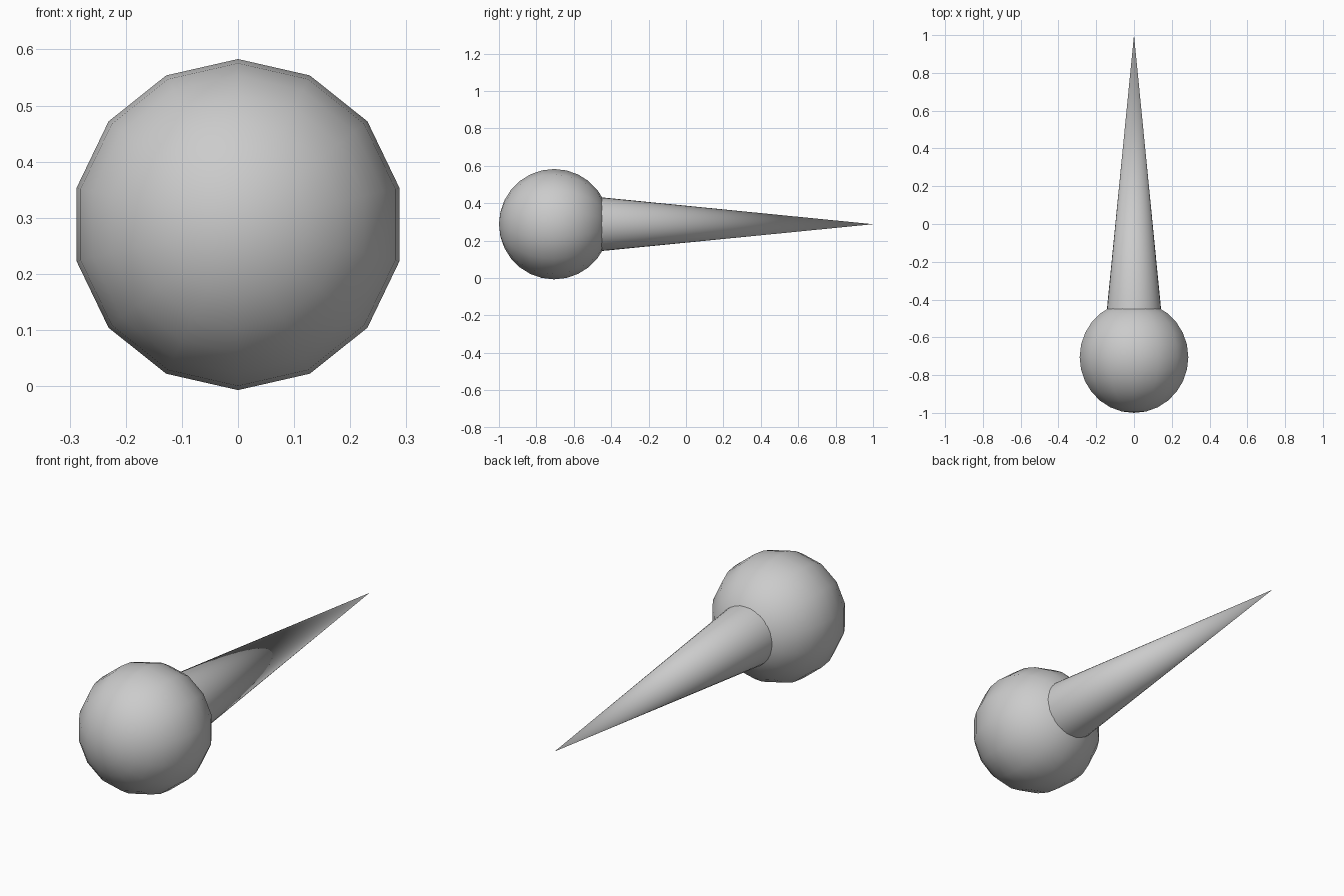
import bpy
from math import radians

if "Cube" in bpy.data.objects:
    bpy.data.objects.remove(bpy.data.objects["Cube"])

R = 0.295          # ball radius
ZC = 0.288         # axis height
BALL_Y = -0.705
BASE_Y, TIP_Y = -0.5, 1.0
SLOPE = 0.143 / 1.447


def finish(obj, name):
    obj.name = name
    bpy.ops.object.transform_apply(location=False, rotation=True, scale=True)
    bpy.ops.object.shade_smooth_by_angle(angle=radians(40))


# Ball head, poles along the y axis
bpy.ops.mesh.primitive_uv_sphere_add(
    segments=14, ring_count=14, radius=R,
    location=(0, BALL_Y, ZC), rotation=(radians(-90), 0, 0))
finish(bpy.context.object, "ball_head")

# Long spike whose base is buried in the ball
length = TIP_Y - BASE_Y
bpy.ops.mesh.primitive_cone_add(
    vertices=32, radius1=SLOPE * length, radius2=0, depth=length,
    location=(0, (BASE_Y + TIP_Y) / 2, ZC), rotation=(radians(-90), 0, 0))
finish(bpy.context.object, "spike")
